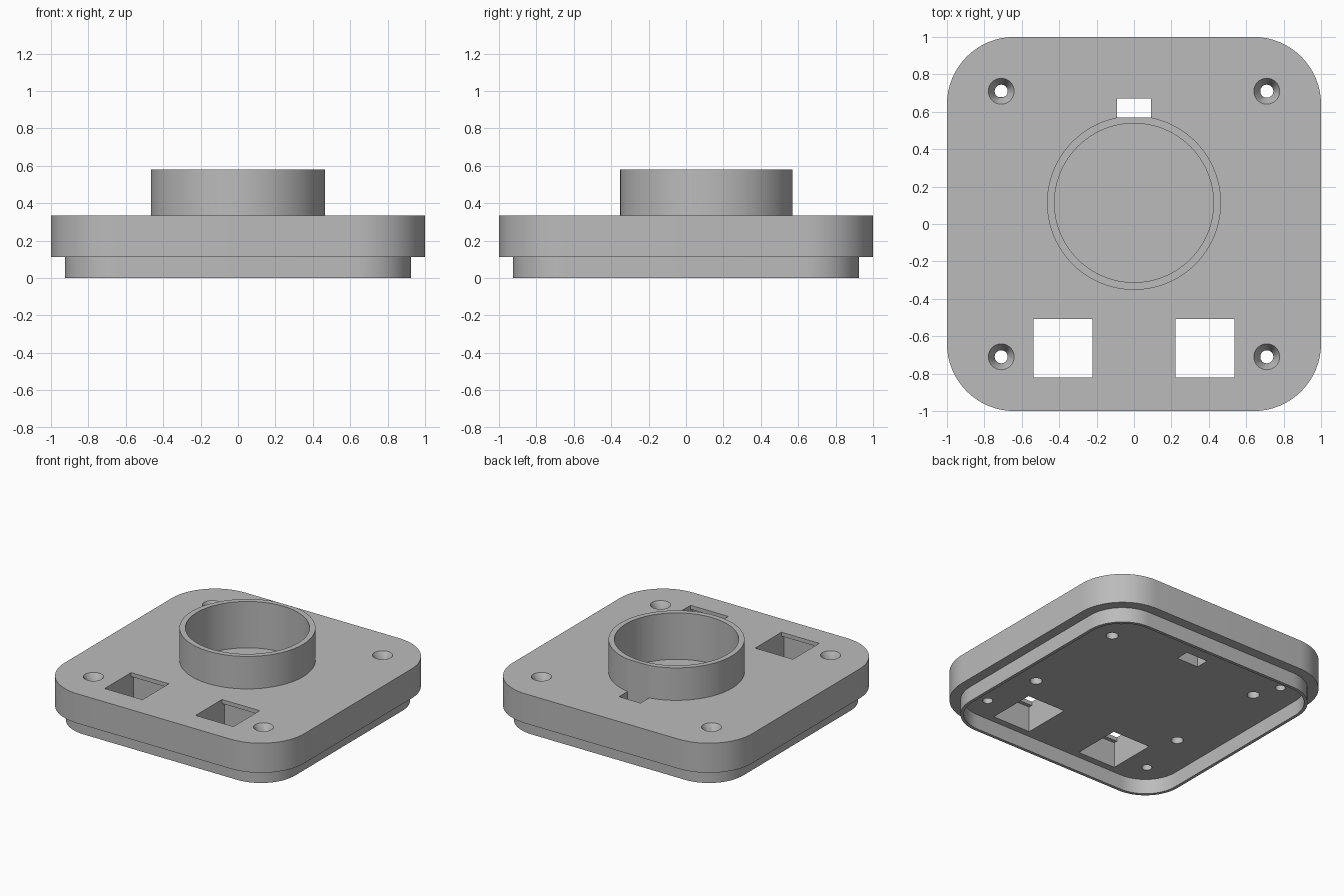
import bpy, bmesh, math

old = bpy.data.objects.get("Cube")
if old:
    bpy.data.objects.remove(old, do_unlink=True)

grey = bpy.data.materials.new("plain_grey")
grey.use_nodes = True
COLOUR = (0.5, 0.5, 0.5, 1)
grey.diffuse_color = COLOUR
grey.node_tree.nodes["Principled BSDF"].inputs["Base Color"].default_value = COLOUR

# Main dimensions
RIM_TOP, PLATE_TOP, COLLAR_TOP = 0.112, 0.335, 0.58
WELL_FLOOR = 0.23
COLLAR_Y, COLLAR_R, WELL_R = 0.113, 0.465, 0.425


def prism(name, outline, z0, z1):
    """Solid with a vertical extrusion of a flat outline."""
    bm = bmesh.new()
    face = bm.faces.new([bm.verts.new((x, y, z0)) for x, y in outline])
    top = bmesh.ops.extrude_face_region(bm, geom=[face])["geom"]
    bmesh.ops.translate(bm, vec=(0, 0, z1 - z0),
                        verts=[v for v in top if isinstance(v, bmesh.types.BMVert)])
    bmesh.ops.recalc_face_normals(bm, faces=bm.faces)
    return finish(name, bm)


def finish(name, bm):
    mesh = bpy.data.meshes.new(name)
    bm.to_mesh(mesh)
    bm.free()
    obj = bpy.data.objects.new(name, mesh)
    bpy.context.collection.objects.link(obj)
    return obj


def rounded(half, radius, steps=16):
    """Square outline with round corners."""
    pts = []
    for corner in range(4):
        mid = math.pi / 4 + corner * math.pi / 2
        cx = math.copysign(half - radius, math.cos(mid))
        cy = math.copysign(half - radius, math.sin(mid))
        for i in range(steps + 1):
            a = (corner + i / steps) * math.pi / 2
            pts.append((cx + radius * math.cos(a), cy + radius * math.sin(a)))
    return pts


def circle(x, y, r, sides):
    return [(x + r * math.cos(2 * math.pi * i / sides),
             y + r * math.sin(2 * math.pi * i / sides)) for i in range(sides)]


def rect(x0, x1, y0, y1):
    return [(x0, y0), (x1, y0), (x1, y1), (x0, y1)]


def cone(x, y, z0, z1, r0, r1):
    bm = bmesh.new()
    bmesh.ops.create_cone(bm, cap_ends=True, segments=32, radius1=r0, radius2=r1, depth=z1 - z0)
    bmesh.ops.translate(bm, vec=(x, y, (z0 + z1) / 2), verts=bm.verts)
    return finish("cutter", bm)


def cut(obj, cutter):
    """Subtract the cutter and discard it."""
    bpy.context.view_layer.objects.active = obj
    mod = obj.modifiers.new("cut", 'BOOLEAN')
    mod.operation = 'DIFFERENCE'
    mod.solver = 'EXACT'
    mod.object = cutter
    bpy.ops.object.modifier_apply(modifier=mod.name)
    bpy.data.objects.remove(cutter, do_unlink=True)


def slot_cutter():
    return prism("cutter", rect(-0.09, 0.09, 0.569, 0.67), -0.1, 1)


# Base plate with the closed well under the collar
plate = prism("base_plate", rounded(1, 0.36), RIM_TOP, PLATE_TOP)
cut(plate, prism("cutter", circle(0, COLLAR_Y, WELL_R, 96), WELL_FLOOR, 1))
cut(plate, slot_cutter())

for side in (-1, 1):
    # Square socket openings, undercut behind a thin front lip
    x0, x1 = sorted((side * 0.222, side * 0.537))
    cut(plate, prism("cutter", rect(x0, x1, -0.822, -0.508), 0, 1))
    cut(plate, prism("cutter", rect(x0, x1, -0.85, -0.48), 0, PLATE_TOP - 0.03))
    for end in (-1, 1):
        # Countersunk screw holes in the corners
        x, y = side * 0.71, end * 0.71
        cut(plate, prism("cutter", circle(x, y, 0.035, 32), 0, 1))
        cut(plate, cone(x, y, PLATE_TOP - 0.06, PLATE_TOP + 0.01, 0.035, 0.075))
        # Blind fixing holes in the underside
        cut(plate, prism("cutter", circle(side * 0.63, COLLAR_Y + end * 0.405, 0.042, 32),
                         0, RIM_TOP + 0.12))

# Thin locating rim below the plate
rim = prism("locating_rim", rounded(0.925, 0.285), 0, RIM_TOP)
cut(rim, prism("cutter", rounded(0.902, 0.262), -0.1, 1))

# Round collar, flattened where the slot passes
collar = prism("collar", circle(0, COLLAR_Y, COLLAR_R, 96), PLATE_TOP, COLLAR_TOP)
cut(collar, prism("cutter", circle(0, COLLAR_Y, WELL_R, 96), 0, 1))
cut(collar, slot_cutter())

for obj in (plate, rim, collar):
    obj.data.materials.clear()
    obj.data.materials.append(grey)
    bpy.ops.object.select_all(action='DESELECT')
    obj.select_set(True)
    bpy.context.view_layer.objects.active = obj
    bpy.ops.object.shade_smooth_by_angle(angle=math.radians(30))
